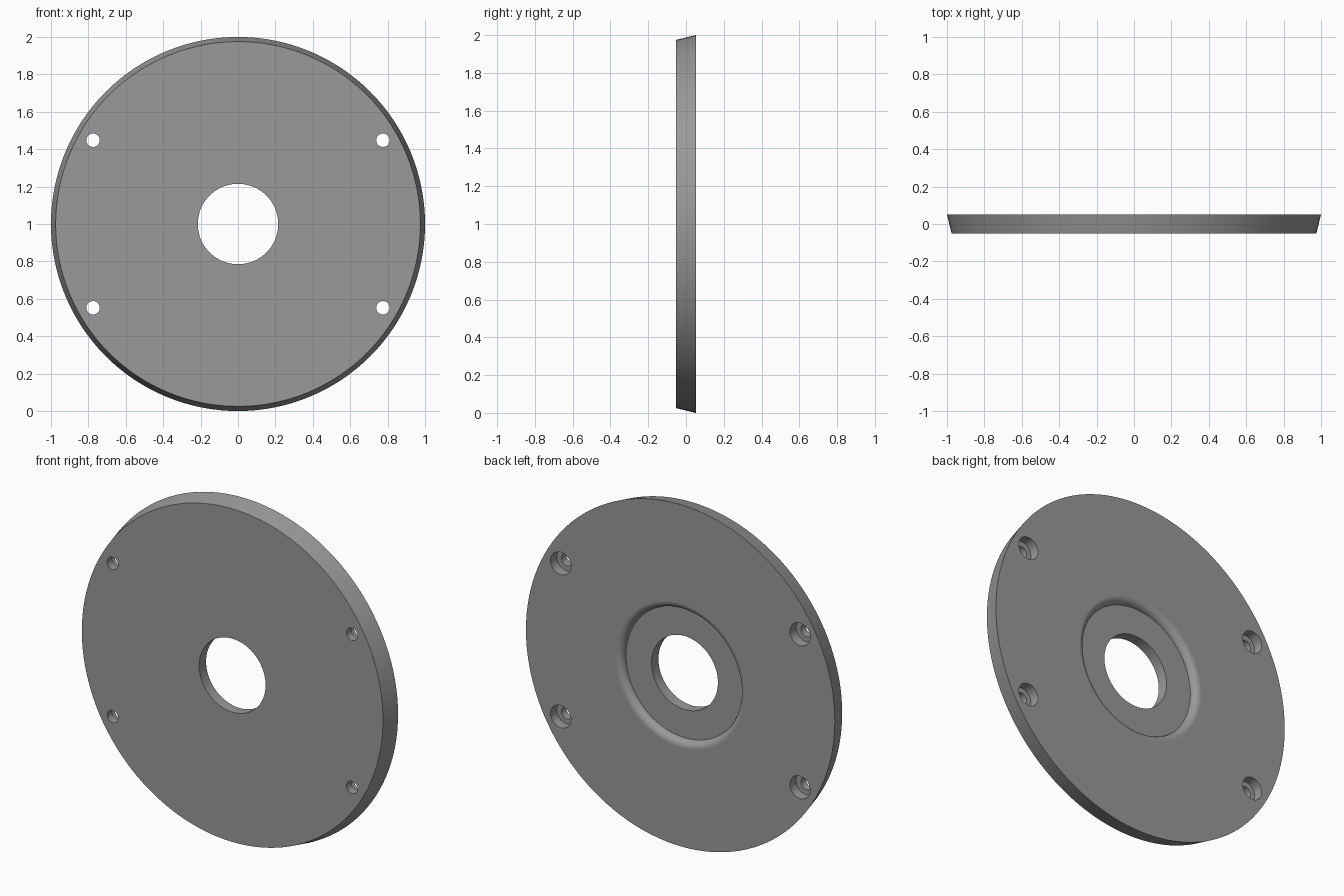
import bpy, bmesh, math

if "Cube" in bpy.data.objects:
    bpy.data.objects.remove(bpy.data.objects["Cube"])

FRONT, BACK = -0.052, 0.052


def lathe(bm, profile, segments, cx, cz, closed):
    """Revolve (radius, y) points around a front-to-back axis through (cx, cz)."""
    rings = []
    for i in range(segments):
        a = 2 * math.pi * i / segments
        rings.append([bm.verts.new((cx + r * math.cos(a), y, cz + r * math.sin(a)))
                      for r, y in profile])
    n = len(profile)
    for i in range(segments):
        a, b = rings[i], rings[(i + 1) % segments]
        for j in range(n if closed else n - 1):
            k = (j + 1) % n
            bm.faces.new((a[j], a[k], b[k], b[j]))
    if not closed:
        bm.faces.new([ring[0] for ring in rings])
        bm.faces.new([ring[-1] for ring in rings])


def make_object(name, bm):
    bmesh.ops.recalc_face_normals(bm, faces=bm.faces[:])
    mesh = bpy.data.meshes.new(name)
    bm.to_mesh(mesh)
    bm.free()
    obj = bpy.data.objects.new(name, mesh)
    bpy.context.collection.objects.link(obj)
    return obj


# Round plate: tapered rim, centre bore, rear recess with a rounded lip
lip = 0.04
floor_r, floor_y = 0.38, BACK - lip
profile = [(0.215, FRONT), (0.975, FRONT), (1.0, BACK), (floor_r + lip + 0.004, BACK)]
for i in range(9):
    a = math.radians(90 + 90 * i / 8)
    profile.append((floor_r + lip + lip * math.cos(a), floor_y + lip * math.sin(a)))
profile.append((0.215, floor_y))
bm = bmesh.new()
lathe(bm, profile, 128, 0, 1, True)
plate = make_object("flange_plate", bm)

grey = bpy.data.materials.new("mid grey")
grey.diffuse_color = (0.32, 0.32, 0.32, 1)
grey.use_nodes = True
grey.node_tree.nodes["Principled BSDF"].inputs["Base Color"].default_value = grey.diffuse_color
plate.data.materials.append(grey)

# Four counterbored screw holes, wide side at the back
bm = bmesh.new()
step_y = BACK - 0.058
for sx in (-1, 1):
    for sz in (-1, 1):
        lathe(bm, [(0.036, FRONT - 0.05), (0.036, step_y),
                   (0.066, step_y), (0.066, BACK + 0.05)],
              40, sx * 0.775, 1 + sz * 0.448, False)
cutter = make_object("screw_hole_cutter", bm)
cutter.hide_render = True

cut = plate.modifiers.new("screw_holes", 'BOOLEAN')
cut.operation = 'DIFFERENCE'
cut.solver = 'EXACT'
cut.object = cutter

bpy.context.view_layer.objects.active = plate
plate.select_set(True)
bpy.ops.object.modifier_apply(modifier=cut.name)
bpy.data.objects.remove(cutter, do_unlink=True)

# Smooth walls with crisp edges
bpy.ops.object.shade_smooth_by_angle(angle=math.radians(30))
